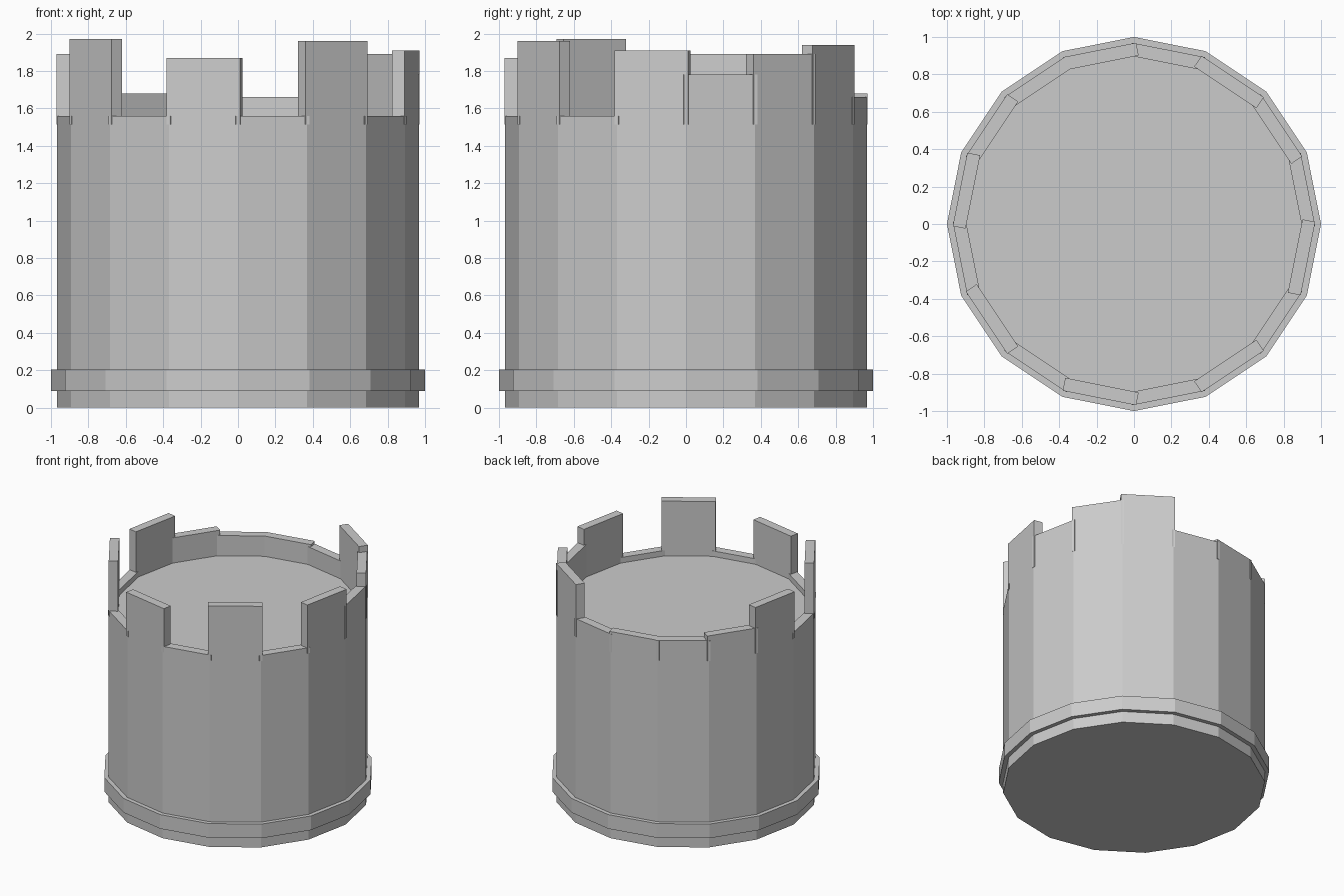
import bpy, bmesh, math
from mathutils import Matrix

if "Cube" in bpy.data.objects:
    bpy.data.objects.remove(bpy.data.objects["Cube"])

SIDES = 16
R_BODY = 0.967
STEP = 2 * math.pi / SIDES

stone = bpy.data.materials.new("grey stone")
stone.diffuse_color = (0.6, 0.6, 0.6, 1)
stone.use_nodes = True
stone.node_tree.nodes["Principled BSDF"].inputs["Base Color"].default_value = stone.diffuse_color


def finish(bm, name):
    mesh = bpy.data.meshes.new(name)
    bm.to_mesh(mesh)
    bm.free()
    mesh.materials.append(stone)
    obj = bpy.data.objects.new(name, mesh)
    bpy.context.collection.objects.link(obj)
    return obj


def prism(name, outline_radius, z0, z1, inner_radius=None):
    """16-sided solid, or ring when an inner radius is given."""
    bm = bmesh.new()

    def loop(r, z):
        return [bm.verts.new((r * math.cos(i * STEP), r * math.sin(i * STEP), z))
                for i in range(SIDES)]

    rings = [loop(outline_radius, z0), loop(outline_radius, z1)]
    if inner_radius:
        rings += [loop(inner_radius, z1), loop(inner_radius, z0)]
        pairs = list(zip(rings, rings[1:] + rings[:1]))
    else:
        pairs = [(rings[0], rings[1])]
        bm.faces.new(rings[0][::-1])
        bm.faces.new(rings[1])
    for a, b in pairs:
        for i in range(SIDES):
            j = (i + 1) % SIDES
            bm.faces.new((a[i], a[j], b[j], b[i]))
    return finish(bm, name)


# Tower body with the floor on top, and the band near its foot
prism("tower_body", R_BODY, 0, 1.515)
prism("base_band", 1.0, 0.09, 0.205, 0.96)

# Uneven wall slabs, one per side, anticlockwise from +x
tops = [1.78, 1.89, 1.94, 1.66, 1.68, 1.68, 1.72, 1.89,
        1.56, 1.97, 1.56, 1.87, 1.56, 1.96, 1.56, 1.91]
WIDTH, THICK, Z0 = 0.40, 0.07, 1.515
apothem = R_BODY * math.cos(STEP / 2)
for i, top in enumerate(tops):
    bm = bmesh.new()
    place = (Matrix.Rotation((i + 0.5) * STEP, 4, 'Z')
             @ Matrix.Translation((apothem - THICK / 2, 0, (Z0 + top) / 2))
             @ Matrix.Diagonal((THICK, WIDTH, top - Z0, 1)))
    bmesh.ops.create_cube(bm, size=1, matrix=place)
    finish(bm, f"wall_slab_{i + 1}")
